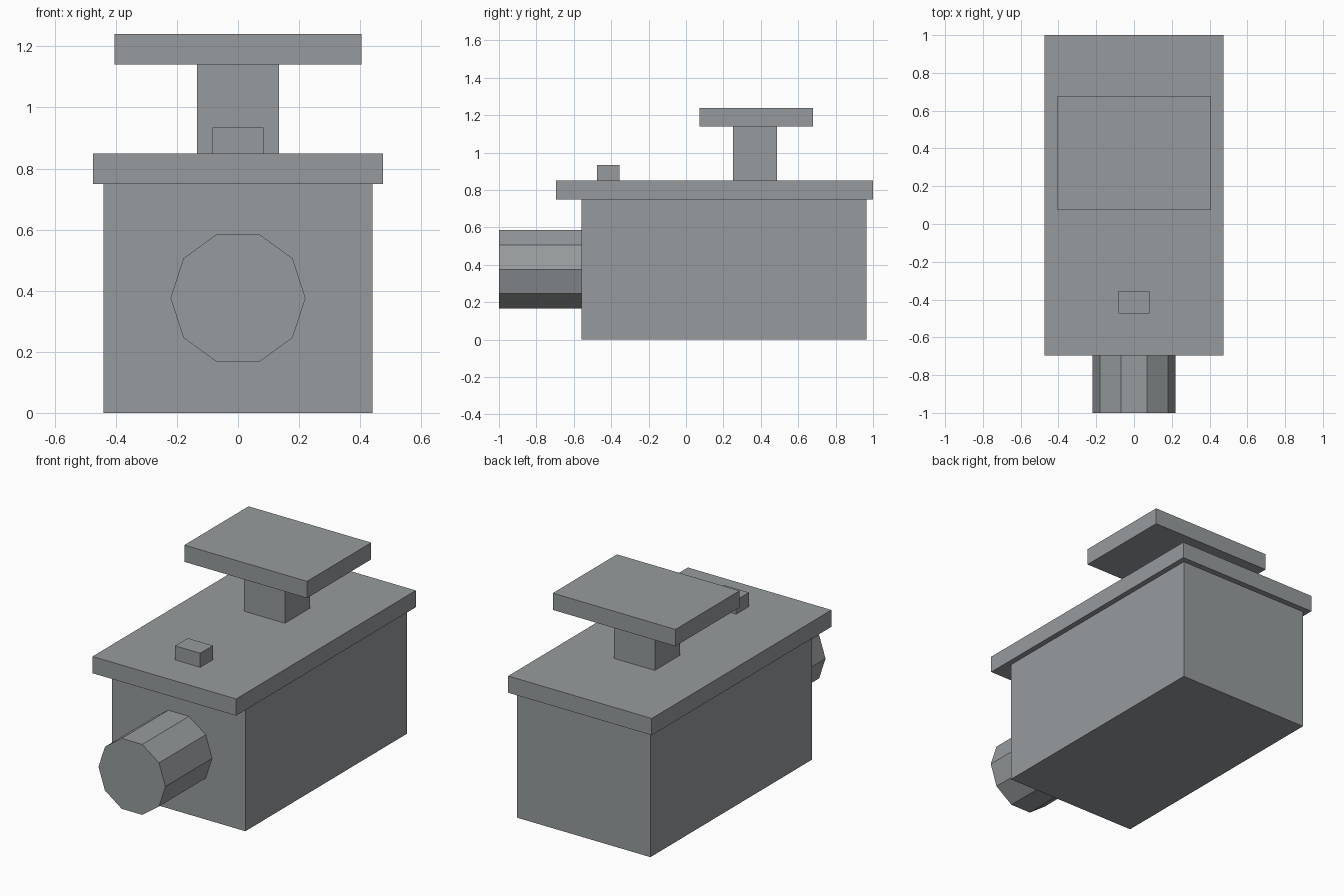
import bpy, bmesh, math
from mathutils import Matrix

if "Cube" in bpy.data.objects:
    bpy.data.objects.remove(bpy.data.objects["Cube"])

grey = bpy.data.materials.new("plain grey")
grey.diffuse_color = (0.31, 0.33, 0.34, 1)
grey.use_nodes = True
grey.node_tree.nodes["Principled BSDF"].inputs["Base Color"].default_value = grey.diffuse_color


def finish(bm, name):
    bmesh.ops.recalc_face_normals(bm, faces=bm.faces)
    me = bpy.data.meshes.new(name)
    bm.to_mesh(me)
    bm.free()
    me.materials.append(grey)
    ob = bpy.data.objects.new(name, me)
    bpy.context.collection.objects.link(ob)
    return ob


def box(name, half_x, y0, y1, z0, z1):
    """Box centred on x = 0."""
    bm = bmesh.new()
    size = Matrix.Diagonal((2 * half_x, y1 - y0, z1 - z0, 1))
    place = Matrix.Translation((0, (y0 + y1) / 2, (z0 + z1) / 2))
    bmesh.ops.create_cube(bm, size=1, matrix=place @ size)
    return finish(bm, name)


def barrel(name, sides, radius, y0, y1, z):
    """Low-poly cylinder along y with a corner on +x."""
    bm = bmesh.new()
    ring = [bm.verts.new((radius * math.cos(i * math.tau / sides), y0,
                          z + radius * math.sin(i * math.tau / sides)))
            for i in range(sides)]
    front = bm.faces.new(ring)
    back = bmesh.ops.extrude_face_region(bm, geom=[front], use_keep_orig=True)
    moved = [g for g in back["geom"] if isinstance(g, bmesh.types.BMVert)]
    bmesh.ops.translate(bm, verts=moved, vec=(0, y1 - y0, 0))
    return finish(bm, name)


# Main housing and overhanging lid
box("body", 0.441, -0.56, 0.965, 0, 0.75)
box("lid", 0.474, -0.695, 1.0, 0.75, 0.85)
# Raised platform on its stem
box("stem", 0.135, 0.25, 0.487, 0.85, 1.14)
box("top_plate", 0.405, 0.073, 0.678, 1.14, 1.24)
# Small block on the lid
box("small_block", 0.083, -0.475, -0.355, 0.85, 0.934)
# Ten-sided front barrel
barrel("front_barrel", 10, 0.221, -1.0, -0.56, 0.376)
